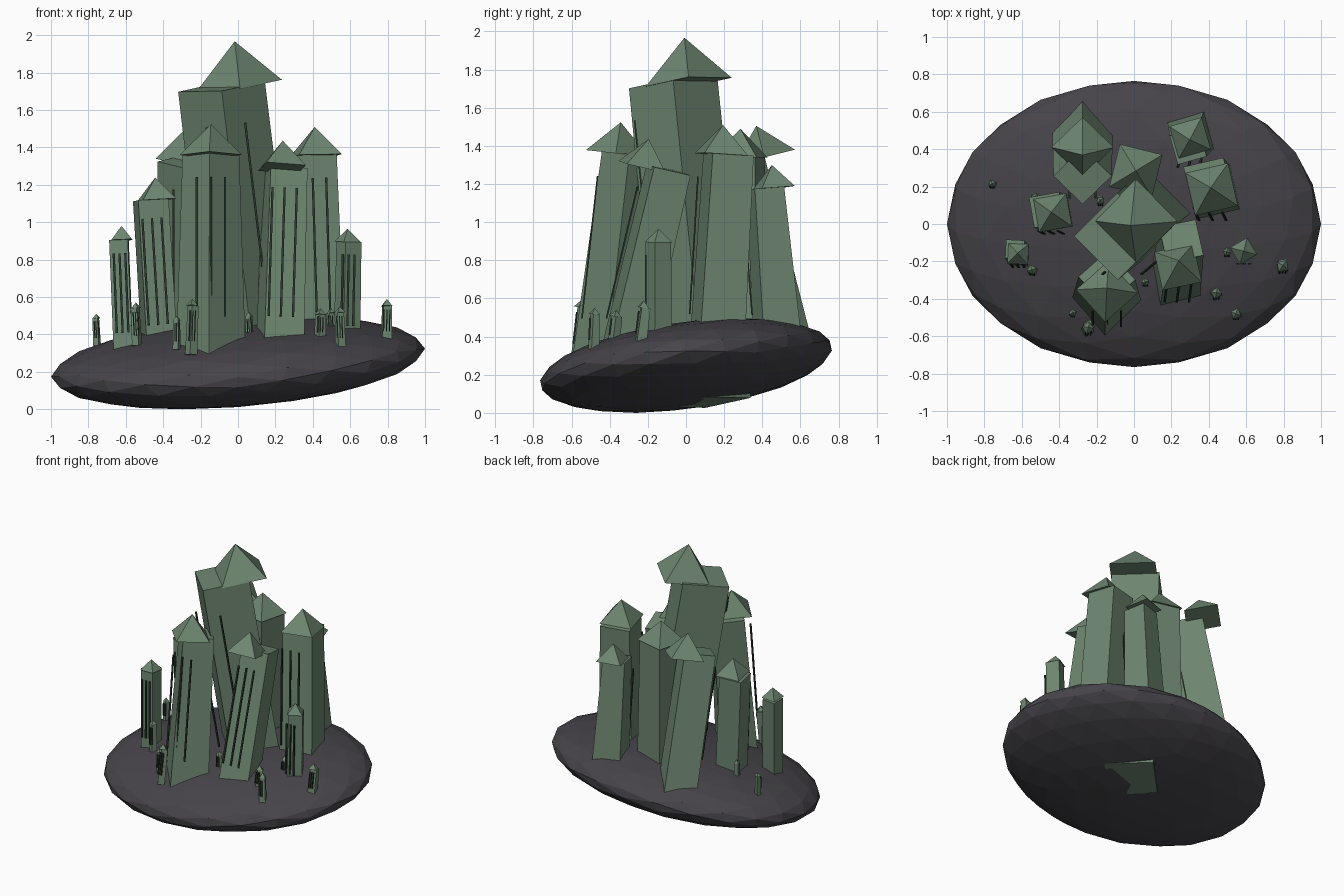
import bpy, bmesh, math, random
from mathutils import Matrix, Vector

if "Cube" in bpy.data.objects:
    bpy.data.objects.remove(bpy.data.objects["Cube"])

random.seed(4)


def material(name, rgb):
    m = bpy.data.materials.new(name)
    m.diffuse_color = (*rgb, 1)
    m.use_nodes = True
    m.node_tree.nodes["Principled BSDF"].inputs["Base Color"].default_value = m.diffuse_color
    return m


GREEN = material("tower green", (0.156, 0.240, 0.165))
DARK = material("window dark green", (0.024, 0.040, 0.027))
ROCK = material("rock grey", (0.062, 0.058, 0.067))


def finish(bm, name, mat):
    me = bpy.data.meshes.new(name)
    bm.to_mesh(me)
    bm.free()
    me.materials.append(mat)
    ob = bpy.data.objects.new(name, me)
    bpy.context.collection.objects.link(ob)
    return ob


# Floating island: flattened, slanted low-poly ball
bm = bmesh.new()
bmesh.ops.create_icosphere(bm, subdivisions=3, radius=1)
bm.faces.ensure_lookup_table()
ico = bmesh.new()
bmesh.ops.create_icosphere(ico, subdivisions=1, radius=1)
ico.faces.ensure_lookup_table()
n = ico.faces[0].calc_center_median().normalized()
ico.free()
bm.transform(n.rotation_difference(Vector((0, 0, 1))).to_matrix().to_4x4())
far = max(bm.verts, key=lambda v: v.co.xy.length).co
bm.transform(Matrix.Rotation(-math.atan2(far.y, far.x), 4, 'Z'))
ext = [max(abs(v.co[i]) for v in bm.verts) for i in range(3)]
for v in bm.verts:
    x, y, z = v.co.x / ext[0], v.co.y / ext[1] * 0.765, v.co.z / ext[2] * 0.215
    v.co = (x, y, z + 0.075 * x + 0.12 * y)
low = min(v.co.z for v in bm.verts)
bmesh.ops.translate(bm, vec=(0, 0, -low), verts=bm.verts)
finish(bm, "island", ROCK)


def tower(name, x, y, ztop, zbot, top, bottom, yaw, lx, ly, roof, roof_h,
          pivot=None, strip_w=0.012):
    """Leaning square tower; the roof sits over the pivot, not the leaning top."""
    if pivot is None:
        pivot = (ztop + 0.08) / 2
    lean = Vector((0, 0, 1)).rotation_difference(
        Vector((lx, ly, 1))).to_matrix().to_4x4()
    turn = Matrix.Rotation(math.radians(yaw + 45), 4, 'Z')
    h = ztop - zbot
    zc = (ztop + zbot) / 2
    centre = Matrix.Translation((x + lx * (zc - pivot), y + ly * (zc - pivot), zc))
    r = math.sqrt(0.5)
    # Body
    bm = bmesh.new()
    bmesh.ops.create_cone(bm, cap_ends=True, segments=4, radius1=bottom * r,
                          radius2=top * r, depth=h, matrix=centre @ lean @ turn)
    finish(bm, name + "_body", GREEN)
    # Roof
    bm = bmesh.new()
    place = Matrix.Translation((x, y, ztop)) @ lean @ turn
    bmesh.ops.create_cone(bm, cap_ends=True, segments=4, radius1=roof * r, radius2=0,
                          depth=roof_h, matrix=place @ Matrix.Translation((0, 0, roof_h / 2)))
    finish(bm, name + "_roof", GREEN)
    # Window strips standing just in front of the body
    s = (top + bottom) / 2
    bm = bmesh.new()
    for k in (-1, 0, 1):
        m = centre @ lean @ Matrix.Translation((k * 0.31 * s, -0.66 * s, 0.08 * h))
        bmesh.ops.create_cube(bm, size=1, matrix=m @ Matrix.Diagonal(
            (strip_w, 0.008, 0.62 * h, 1)))
    finish(bm, name + "_window_strips", DARK)


# Main towers: x, y, top z, bottom z, top side, bottom side, yaw, lean x, lean y, roof side, roof height
BIG = {
    "keep": (0.01, 0.015, 1.735, 0.045, 0.33, 0.34, 45, -0.12, -0.10, 0.32, 0.235),
    "front_tower": (-0.145, -0.36, 1.36, 0.15, 0.215, 0.27, 42, 0.0, 0.11, 0.235, 0.165),
    "front_right_tower": (0.235, -0.23, 1.29, 0.15, 0.20, 0.22, 12, 0.03, 0.235, 0.215, 0.15),
    "right_tower": (0.415, 0.185, 1.355, 0.20, 0.22, 0.245, 13, -0.03, 0.06, 0.235, 0.155),
    "back_left_tower": (-0.275, 0.41, 1.34, 0.27, 0.22, 0.23, 45, 0.0, -0.25, 0.235, 0.17),
    "back_middle_tower": (0.01, 0.285, 1.34, 0.20, 0.21, 0.24, -14, 0.0, 0.0, 0.235, 0.15),
    "back_right_tower": (0.30, 0.46, 1.18, 0.28, 0.16, 0.21, 16, -0.02, -0.08, 0.18, 0.12),
    "left_tower": (-0.435, 0.06, 1.12, 0.20, 0.165, 0.165, 10, -0.06, 0.03, 0.18, 0.12),
    "far_left_tower": (-0.62, -0.16, 0.905, 0.22, 0.10, 0.10, -3, -0.04, 0.06, 0.11, 0.075),
    "far_right_tower": (0.585, -0.145, 0.895, 0.28, 0.098, 0.105, 30, 0.02, 0.0, 0.105, 0.07),
}
for name, p in BIG.items():
    tower(name, *p)

# Small outlying turrets: x, y, apex z, bottom z, side
SMALL = [
    (-0.757, 0.215, 0.51, 0.34, 0.028), (-0.545, -0.245, 0.57, 0.34, 0.035),
    (-0.245, -0.555, 0.59, 0.29, 0.042), (-0.328, -0.475, 0.50, 0.32, 0.028),
    (0.06, -0.31, 0.52, 0.38, 0.028), (0.44, -0.37, 0.54, 0.37, 0.040),
    (0.545, -0.48, 0.55, 0.33, 0.038), (0.795, -0.225, 0.59, 0.36, 0.046),
    (0.497, -0.15, 0.54, 0.38, 0.030), (-0.53, 0.145, 0.52, 0.36, 0.028),
    (-0.18, 0.125, 0.58, 0.40, 0.030),
]
for i, (x, y, apex, zb, s) in enumerate(SMALL):
    rh = s * 0.85
    tower("turret_%02d" % (i + 1), x, y, apex - rh, zb, s, s * 1.15,
          random.uniform(-40, 40), random.uniform(-0.06, 0.06),
          random.uniform(0.0, 0.15), s * 1.15, rh,
          pivot=(apex - rh + zb) / 2, strip_w=0.006)
